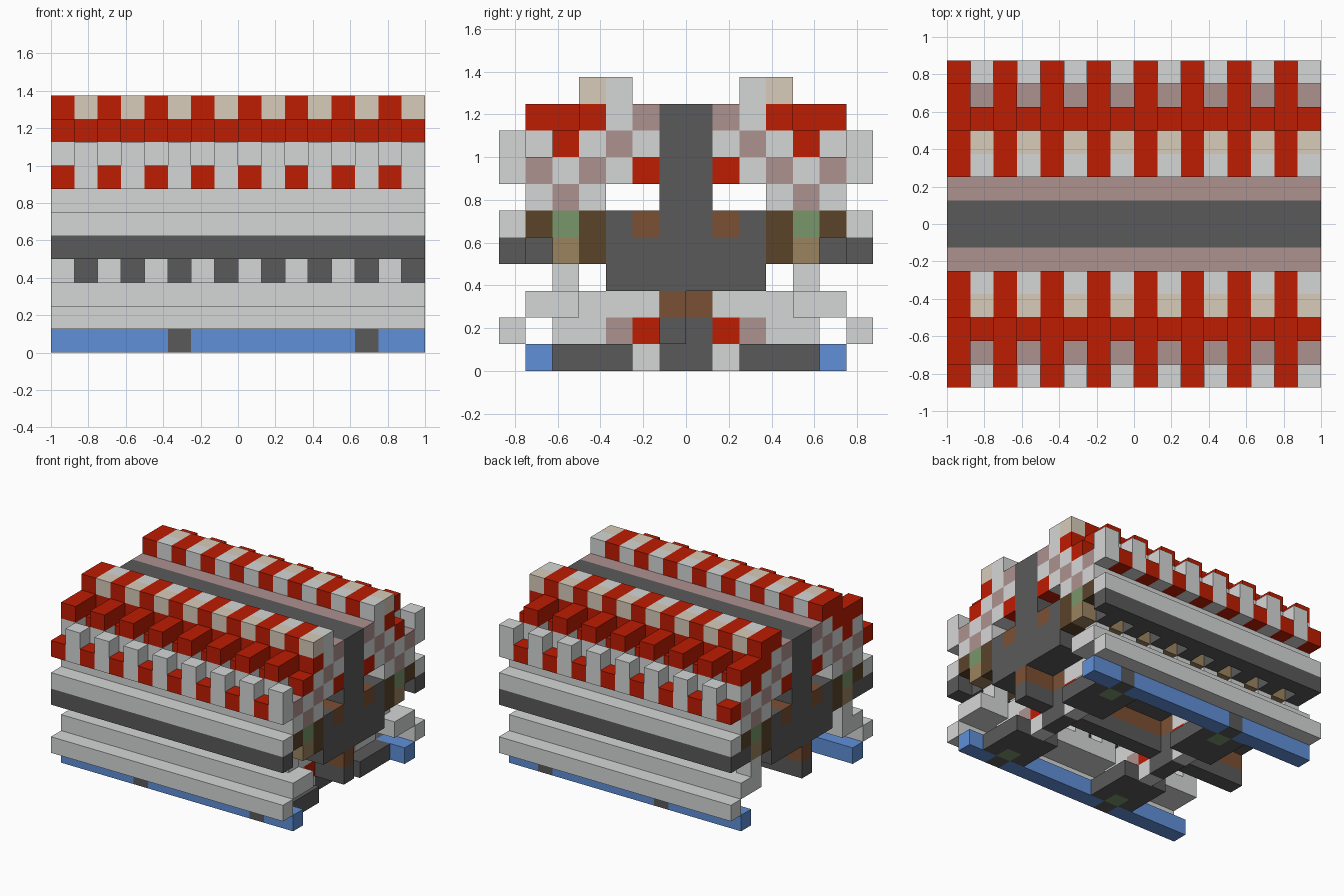
import bpy
import bmesh

cube = bpy.data.objects.get("Cube")
if cube:
    bpy.data.objects.remove(cube, do_unlink=True)

U = 0.125          # edge of one block
LENGTH = 16        # blocks along x


def linear(hex_text):
    out = []
    for n in (0, 2, 4):
        v = int(hex_text[n:n + 2], 16) / 255
        out.append(v / 12.92 if v <= 0.04045 else ((v + 0.055) / 1.055) ** 2.4)
    return (*out, 1.0)


def material(name, hex_text):
    m = bpy.data.materials.new(name)
    m.use_nodes = True
    m.diffuse_color = linear(hex_text)
    bsdf = m.node_tree.nodes["Principled BSDF"]
    bsdf.inputs["Base Color"].default_value = m.diffuse_color
    bsdf.inputs["Roughness"].default_value = 0.9
    return m


MATS = {name: material(name.replace("_", " "), code) for name, code in {
    "light_gray": "D5D7D6", "dark_gray": "5A5A5A", "red": "BE1C02",
    "mauve": "AD9290", "cream": "D8CCBA", "blue": "6090D8",
    "brown": "7B5034", "dark_brown": "5B432A", "olive_tan": "9B8460",
    "green": "78966A"}.items()}

# Block runs along x, as (start, count)
ALL = [(0, LENGTH)]
EVEN = [(i, 1) for i in range(0, LENGTH, 2)]
ODD = [(i, 1) for i in range(1, LENGTH, 2)]
FRAMES = [(5, 1), (13, 1)]
WIDE_FRAMES = [(4, 3), (12, 3)]
FRAME_ENDS = [(4, 1), (6, 1), (12, 1), (14, 1)]
BETWEEN = [(0, 5), (6, 7), (14, 2)]


def add_box(bm, x, y, z):
    corners = [[bm.verts.new((a * U, b * U, c * U)) for a, b in
                ((x[0], y[0]), (x[1], y[0]), (x[1], y[1]), (x[0], y[1]))] for c in z]
    low, high = corners
    bm.faces.new(low[::-1])
    bm.faces.new(high)
    for n in range(4):
        m = (n + 1) % 4
        bm.faces.new((low[n], low[m], high[m], high[n]))


def part(name, colour, column, level, runs=ALL, width=1, height=1, mirror=True):
    """Blocks at a column counted out from the middle, mirrored front to back."""
    bm = bmesh.new()
    inner, outer = column, column + width
    sides = [(-outer, -inner)]
    if mirror:
        sides = [(-outer, outer)] if inner == 0 else sides + [(inner, outer)]
    for start, count in runs:
        for y in sides:
            x0 = start - LENGTH / 2
            add_box(bm, (x0, x0 + count), y, (level, level + height))
    mesh = bpy.data.meshes.new(name)
    bm.to_mesh(mesh)
    bm.free()
    mesh.materials.append(MATS[colour])
    bpy.context.collection.objects.link(bpy.data.objects.new(name, mesh))


# Central spine and hull
part("spine_wall", "dark_gray", 0, 5, height=5)
part("hull_core", "dark_gray", 0, 3, width=3, height=2)
part("hull_cap_inner", "brown", 1, 5)
part("hull_cap_outer", "dark_gray", 2, 5)

# Keel on the front half of the middle, with full-width blocks at the frames
part("keel", "brown", 0, 2, mirror=False)
part("keel_base", "dark_gray", 0, 1, mirror=False)
part("frame_keel", "brown", 0, 2, FRAMES)
part("frame_keel_base", "dark_gray", 0, 0, FRAMES, height=2)

# Ground skids and cross frames
part("skid", "blue", 5, 0, BETWEEN)
part("skid_joint", "dark_gray", 5, 0, FRAMES)
part("frame_foot_inner", "light_gray", 1, 0, FRAMES)
part("frame_foot", "dark_gray", 2, 0, WIDE_FRAMES, width=2)
part("frame_foot_end", "dark_gray", 4, 0, FRAME_ENDS)
part("frame_foot_patch", "green", 4, 0, FRAMES)
part("frame_red_block", "red", 1, 1, FRAMES)
part("frame_mauve_block", "mauve", 2, 1, FRAMES)
part("frame_light_block", "light_gray", 3, 1, FRAMES, width=2)
part("frame_top", "light_gray", 1, 2, FRAMES, width=4)

# Lower side rails
part("lower_rail", "light_gray", 6, 1)
part("lower_rail_step", "light_gray", 5, 2)
part("lower_rail_backing", "light_gray", 4, 2)
part("rail_posts", "light_gray", 4, 3, EVEN)

# Middle side shelf
part("shelf_inner", "dark_brown", 3, 4, height=2)
part("shelf_floor", "olive_tan", 4, 4)
part("shelf_green_beam", "green", 4, 5)
part("shelf_brackets", "dark_gray", 5, 4, EVEN)
part("shelf_edge", "dark_gray", 6, 4)
part("shelf_brown_beam", "dark_brown", 5, 5)
part("shelf_lip", "light_gray", 6, 5)
part("riser_inner", "light_gray", 3, 6)
part("riser_middle", "mauve", 4, 6)
part("riser_outer", "light_gray", 5, 6)

# Upper deck of chequered beams
for column, colours in enumerate((
        ("red", "light_gray", "mauve"),
        ("light_gray", "mauve", "light_gray"),
        ("mauve", "light_gray", "red"),
        ("light_gray", "red")), start=1):
    for step, colour in enumerate(colours):
        part(f"deck_beam_{column}_{step + 1}", colour, column, 7 + step)
part("deck_edge_beam", "mauve", 5, 7)

# Battlements along both sides
part("outer_red_teeth", "red", 6, 7, EVEN)
part("outer_posts", "light_gray", 6, 7, ODD, height=2)
part("middle_tooth_base", "light_gray", 5, 8, EVEN)
part("middle_red_teeth", "red", 4, 9, EVEN, width=2)
part("top_red_blocks", "red", 2, 10, EVEN, width=2)
part("top_cream_blocks", "cream", 3, 10, ODD)
part("top_light_blocks", "light_gray", 2, 10, ODD)
